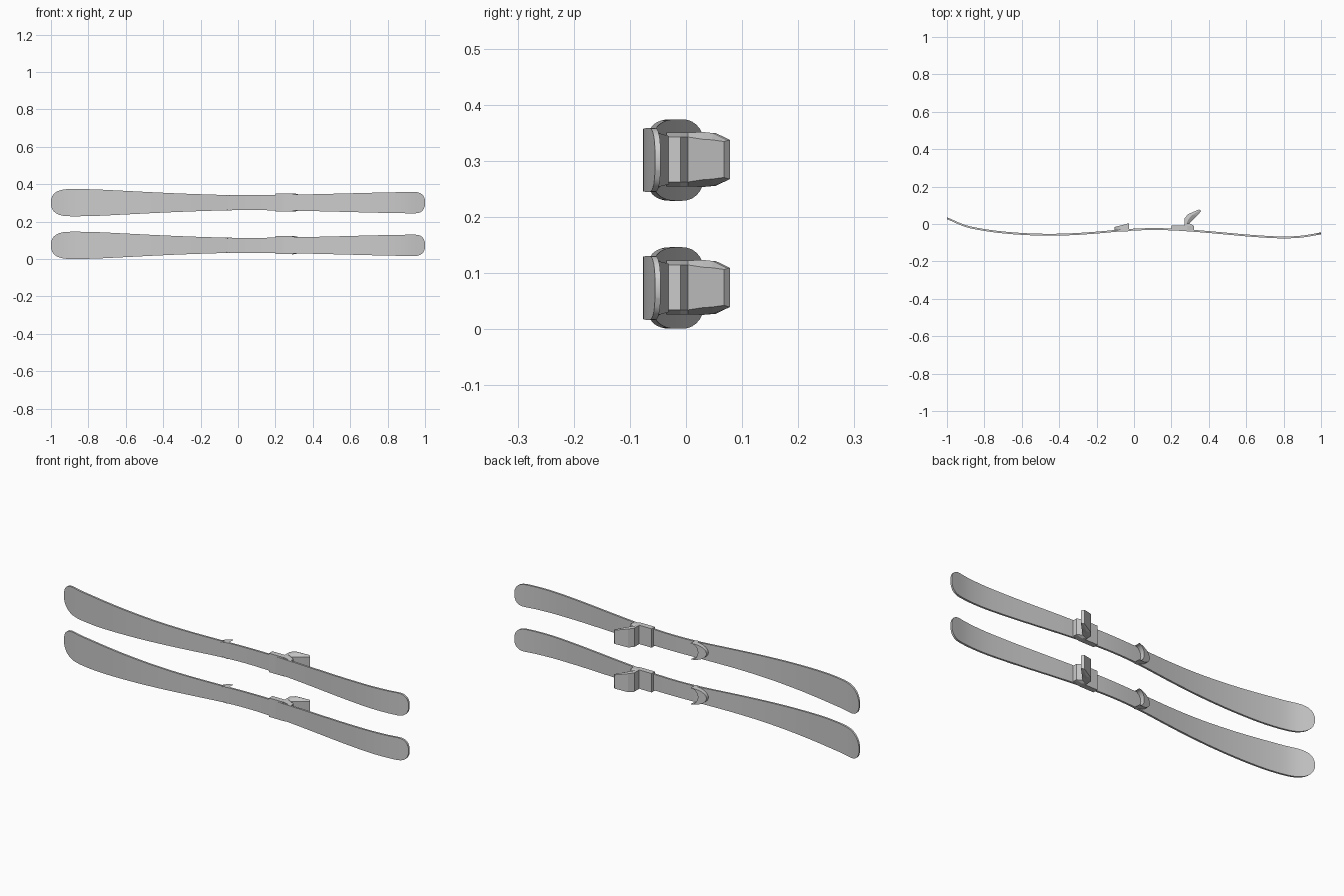
import bpy, bmesh, math

cube = bpy.data.objects.get("Cube")
if cube:
    bpy.data.objects.remove(cube, do_unlink=True)

# Single plain grey finish
grey = bpy.data.materials.new("plain_grey")
grey.use_nodes = True
colour = (0.6, 0.6, 0.6, 1)
grey.diffuse_color = colour
grey.node_tree.nodes["Principled BSDF"].inputs["Base Color"].default_value = colour


def spline(values, x):
    """Smooth curve through values evenly spaced over x = -1..1."""
    v = [2 * values[0] - values[1], *values, 2 * values[-1] - values[-2]]
    s = (x + 1) / 2 * (len(values) - 1)
    i = min(int(s), len(values) - 2)
    t = s - i
    a, b, c, d = v[i:i + 4]
    return b + t / 2 * (c - a + t * (2*a - 5*b + 4*c - d + t * (3*(b - c) + d - a)))


def loft(name, rings, height, smooth=True):
    """Skin closed rings of points, cap both ends and place at a height."""
    bm = bmesh.new()
    rows = [[bm.verts.new(p) for p in ring] for ring in rings]
    n = len(rows[0])
    for r, s in zip(rows, rows[1:]):
        for i in range(n):
            j = (i + 1) % n
            bm.faces.new((r[i], r[j], s[j], s[i]))
    bm.faces.new(rows[0])
    bm.faces.new(rows[-1])
    bmesh.ops.recalc_face_normals(bm, faces=bm.faces)
    mesh = bpy.data.meshes.new(name)
    bm.to_mesh(mesh)
    bm.free()
    mesh.materials.append(grey)
    obj = bpy.data.objects.new(name, mesh)
    obj.location.z = height
    bpy.context.collection.objects.link(obj)
    if smooth:
        bpy.ops.object.select_all(action='DESELECT')
        obj.select_set(True)
        bpy.context.view_layer.objects.active = obj
        bpy.ops.object.shade_smooth_by_angle(angle=math.radians(30))
    return obj


# Ski camber and half width from tip to tail
CAMBER = [.031, -.011, -.032, -.045, -.053, -.057, -.057, -.053, -.046, -.037, -.030,
          -.027, -.029, -.035, -.043, -.052, -.061, -.068, -.072, -.067, -.050]
WIDTH = [.072, .072, .063, .053, .045, .040, .041, .045, .050, .055, .058]


def rounding(distance, radius, power):
    d = min(max(distance, .001) / radius, 1)
    return (1 - (1 - d) ** power) ** (1 / power)


def ski_rings(count=56):
    rings = []
    for k in range(count + 1):
        x = -math.cos(math.pi * k / count)
        y = spline(CAMBER, x)
        w = spline(WIDTH, x) * rounding(x + 1, .1, 2.5) * rounding(1 - x, .06, 2.5)
        rings.append([(x, y + dy, dz * w)
                      for dy, dz in ((-.005, -1), (-.005, 1), (.005, 1), (.005, -1))])
    return rings


# Crescent toe piece, hollow towards the heel, rising to its two horns
def toe_rings(count=14):
    rings = []
    for k in range(count + 1):
        a = math.pi * (k / count - .5)
        z = .041 * math.sin(a)
        outer = -.032 - .072 * math.cos(a)
        inner = -.028 - .035 * math.cos(a)

        def top(x):
            return .003 + (x + .03) * .26
        rings.append([(outer, -.04, z), (outer, top(outer), z),
                      (inner, top(inner), z), (inner, -.034, z)])
    return rings


# Heel rows hold (x, y, half width) for the toe side, middle and heel side
HEEL = [
    [(.27, -.035, .048), (.287, -.035, .048), (.32, -.035, .040)],
    [(.27, -.010, .048), (.287, -.010, .048), (.32, -.010, .040)],
    [(.27, .004, .048), (.281, .004, .048), (.296, .004, .040)],
    [(.27, .031, .048), (.295, .030, .049), (.322, .030, .036)],
    [(.29, .053, .047), (.310, .048, .047), (.338, .046, .035)],
    [(.348, .078, .035), (.354, .074, .034), (.359, .068, .032)],
]


def heel_rings():
    return [[(x, y, w) for x, y, w in row] + [(x, y, -w) for x, y, w in reversed(row)]
            for row in HEEL]


def plate_rings():
    return [[(x, -.036, -.048), (x, -.036, .048), (x, -.009, .048), (x, -.009, -.048)]
            for x in (.2, .28)]


# Lower and upper ski, each with its binding
for label, height in (("lower", .0735), ("upper", .3015)):
    loft(label + "_ski", ski_rings(), height)
    loft(label + "_toe_binding", toe_rings(), height)
    loft(label + "_heel_plate", plate_rings(), height + .001, False)
    loft(label + "_heel_binding", heel_rings(), height + .001, False)
